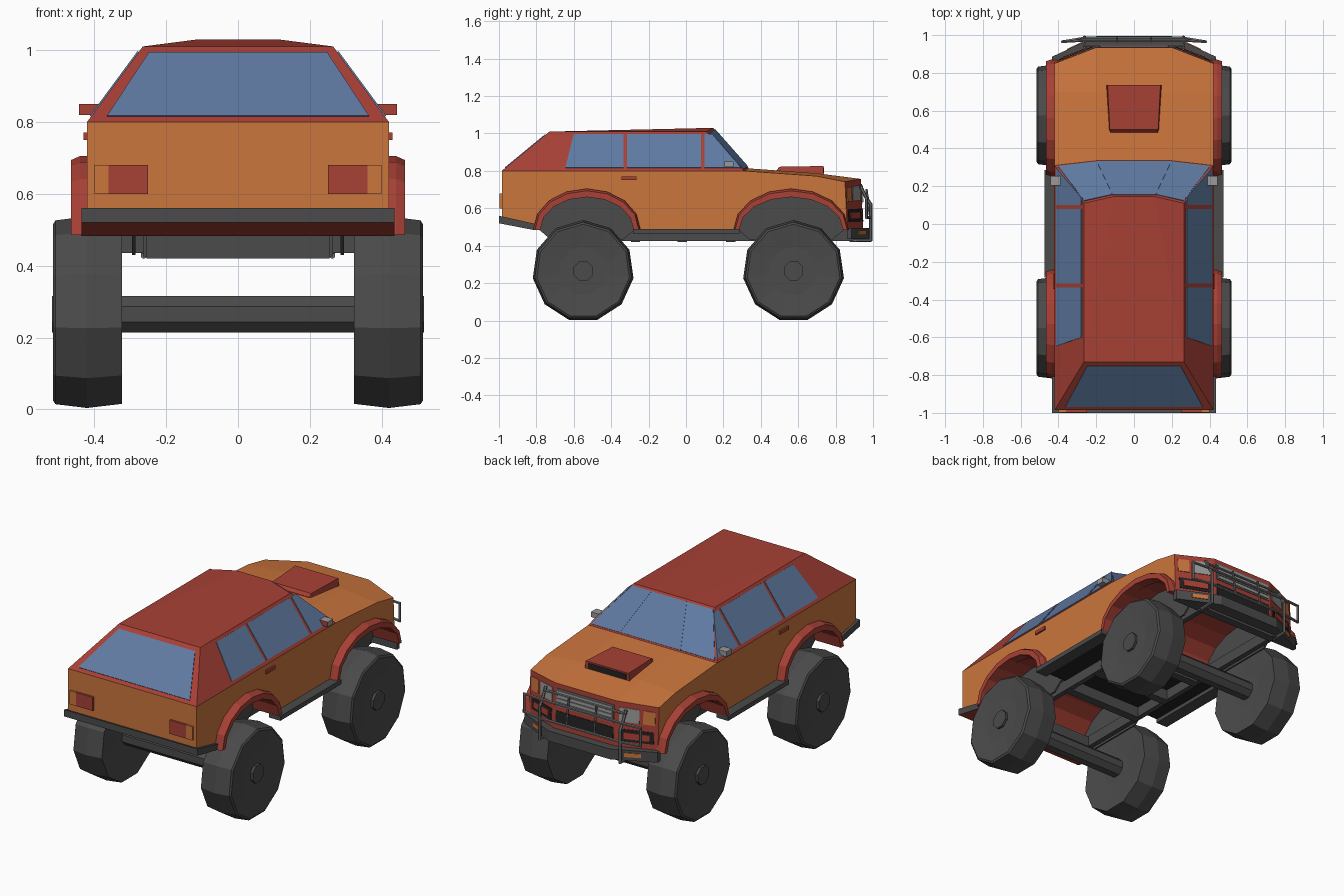
import bpy, bmesh, math
from mathutils import Vector

if "Cube" in bpy.data.objects:
    bpy.data.objects.remove(bpy.data.objects["Cube"])

def material(name, col):
    m = bpy.data.materials.new(name)
    m.diffuse_color = (*col, 1)
    m.use_nodes = True
    m.node_tree.nodes["Principled BSDF"].inputs["Base Color"].default_value = m.diffuse_color
    return m

ORANGE = material("orange_paint", (.60, .18, .047))
RED = material("red_paint", (.39, .052, .036))
GLASS = material("blue_glass", (.115, .195, .36))
DARK = material("dark_grey", (.07, .07, .07))
STEEL = material("steel_grey", (.16, .16, .16))
LIGHT = material("light_grey", (.32, .32, .32))
BLACK = material("black", (.016, .016, .016))

def finish(name, bm, mats, rule=None):
    bmesh.ops.recalc_face_normals(bm, faces=bm.faces)
    bm.normal_update()
    if rule:
        for f in bm.faces:
            f.material_index = rule(f.normal, f.calc_center_median())
    me = bpy.data.meshes.new(name)
    bm.to_mesh(me)
    bm.free()
    for m in mats:
        me.materials.append(m)
    ob = bpy.data.objects.new(name, me)
    bpy.context.collection.objects.link(ob)
    return ob

def loft(name, loops, mats, rule=None):
    """Skin a row of equal closed loops and cap both ends."""
    bm = bmesh.new()
    rows = [[bm.verts.new(p) for p in lp] for lp in loops]
    n = len(rows[0])
    for a, b in zip(rows, rows[1:]):
        for i in range(n):
            j = (i + 1) % n
            bm.faces.new((a[i], a[j], b[j], b[i]))
    bm.faces.new(rows[0])
    bm.faces.new(rows[-1])
    return finish(name, bm, mats, rule)

def side_prism(name, yz, x0, x1, mats, rule=None):
    return loft(name, [[(x, y, z) for y, z in yz] for x in (x0, x1)], mats, rule)

def box(name, x0, x1, y0, y1, z0, z1, mats, rule=None):
    return side_prism(name, [(y0, z0), (y1, z0), (y1, z1), (y0, z1)], x0, x1, mats, rule)

def plate(name, pts, mat, out, t=.004):
    """Thin plate on a surface; out is a rough outward direction."""
    pts = [Vector(p) for p in pts]
    n = (pts[2] - pts[0]).cross(pts[3] - pts[1]).normalized()
    if n.dot(Vector(out)) < 0:
        n = -n
    return loft(name, [[p - n * .003 for p in pts], [p + n * t for p in pts]], [mat])

def on_quad(q, u0, u1, v0, v1):
    a, b, c, d = map(Vector, q)
    return [a.lerp(b, u).lerp(d.lerp(c, u), v) for u, v in ((u0, v0), (u1, v0), (u1, v1), (u0, v1))]

def rod(name, path, r, mat):
    bm = bmesh.new()
    for p, q in zip(path, path[1:]):
        p, q = Vector(p), Vector(q)
        d = q - p
        mtx = d.to_track_quat('Z', 'Y').to_matrix().to_4x4()
        mtx.translation = (p + q) / 2
        bmesh.ops.create_cone(bm, cap_ends=True, segments=6, radius1=r, radius2=r,
                              depth=d.length + r, matrix=mtx)
    return finish(name, bm, [mat])

def arch(cy, ry, rz, n=8):
    """Half ellipse from front to back, standing on the sill line."""
    return [(cy + ry * math.cos(math.pi * i / n), .485 + rz * math.sin(math.pi * i / n)) for i in range(n + 1)]

ARCHES = {"front": (.562, .278, .308), "rear": (-.53, .25, .287)}

# lower body: side profile with wheel arches, nose pushed out in the middle
def profile(x):
    mid = abs(x) < .3
    k, h = (.085, .015) if mid else (0, 0)
    return ([(x, y, z) for y, z in
             [(-.985, .54), (-.985, .80), (.31, .80 + h), (.70, .772 + h), (.85 + k, .742 + h), (.862 + k, .485)]]
            + [(x, y, z) for a in ("front", "rear") for y, z in arch(ARCHES[a][0], ARCHES[a][1], .18)])

def body_rule(n, c):
    if abs(n.x) > .9:
        return 0
    if n.y > .6 and c.y > .84:
        return 1
    if c.z < .7 and n.y > -.99:
        return 2 if abs(c.y) < .2 and n.z < -.9 else 1
    return 0

loft("body", [profile(x) for x in (-.42, -.2, .2, .42)], [ORANGE, RED, BLACK], body_rule)

# cabin
def ring(side, corner, mid):
    half = [side, corner, mid]
    return [Vector(p) for p in half] + [Vector((-p[0], p[1], p[2])) for p in reversed(half)]

low = ring((.42, -.985, .80), (.42, .31, .80), (.2, .335, .815))
top = ring((.265, -.73, 1.01), (.265, .11, 1.01), (.11, .145, 1.03))
bm = bmesh.new()
lo, hi = [bm.verts.new(p) for p in low], [bm.verts.new(p) for p in top]
for i in range(6):
    j = (i + 1) % 6
    bm.faces.new((lo[i], lo[j], hi[j], hi[i]))
bm.faces.new(lo)
for idx in ((0, 1, 2), (0, 2, 3, 5), (5, 3, 4)):
    bm.faces.new([hi[i] for i in idx])
finish("cabin", bm, [RED])

# windscreen in three facets and rear window
for name, i, u0, u1 in (("right", 1, .06, 1), ("middle", 2, 0, 1), ("left", 3, 0, .94)):
    q = (low[i], low[i + 1], top[i + 1], top[i])
    plate("windscreen_" + name, on_quad(q, u0, u1, .03, .95), GLASS, (0, 1, .8))
plate("rear_window", on_quad((low[5], low[0], top[0], top[5]), .055, .945, .07, .91), GLASS, (0, -1, 1))

# things found on both sides
WINDOWS = {"rear": (-.645, -.335, -.335, -.60), "middle": (-.315, .08, .08, -.315), "front": (.10, .295, .14, .10)}
for s, side in ((1, "right"), (-1, "left")):
    for name, ys in WINDOWS.items():
        pts = [(s * (.42 - (z - .8) * .738), y, z) for y, z in zip(ys, (.815, .815, .995, .995))]
        plate(f"{name}_window_{side}", pts, GLASS, (s, 0, .7))
    box("door_handle_" + side, s * .41, s * .43, -.345, -.265, .75, .77, [RED])
    box("side_step_" + side, s * .40, s * .475, -.283, .285, .463, .49, [DARK])
    box("mirror_" + side, s * .375, s * .442, .205, .255, .82, .85, [LIGHT, RED],
        lambda n, c: int(n.y < -.5))
    box("tail_light_" + side, s * .25, s * .36, -.997, -.98, .60, .68, [RED])
    box("rear_indicator_" + side, s * .36, s * .40, -.997, -.98, .60, .68, [ORANGE])
    box("chassis_rail_" + side, s * .235, s * .265, -.70, .93, .425, .49, [DARK])

    # nose corner: two framed tiers with headlight, indicator and lower slot
    nose = [(s * .2, .947, .485), (s * .42, .862, .485), (s * .42, .85, .742), (s * .2, .935, .757)]
    out = (s * .4, 1, 0)
    plate("headlight_" + side, on_quad(nose, .08, .55, .58, .88), LIGHT, out)
    plate("front_indicator_" + side, on_quad(nose, .64, .92, .58, .88), ORANGE, out)
    plate("lower_slot_" + side, on_quad(nose, .1, .9, .16, .42), BLACK, out, .003)
    plate("lower_panel_" + side, on_quad(nose, .2, .8, .22, .36), RED, out, .008)
    bump = [(s * .2, .995, .435), (s * .435, .885, .435), (s * .435, .885, .495), (s * .2, .995, .495)]
    plate("bumper_indicator_" + side, on_quad(bump, .3, .65, .35, .75), ORANGE, out)

    for a, (cy, ri, ro) in ARCHES.items():
        # flared arch trim and grey inner wall
        inner, outer = arch(cy, ri, .175), arch(cy, ro, .22)
        loops = [[(s * .405, *o), (s * .44, *o), (s * .465, *Vector(o).lerp(Vector(i), .25)),
                  (s * .465, *i), (s * .405, *i)] for o, i in zip(outer, inner)]
        loft(f"{a}_arch_flare_{side}", loops, [RED])
        wall = arch(cy, ri + .005, .185) + [(cy - ri + .06, .43), (cy + ri - .06, .43)]
        side_prism(f"{a}_arch_wall_{side}", wall, s * .285, s * .295, [DARK])
        # eleven-sided tyre with a crowned tread and dished face
        wy = .575 if a == "front" else -.55
        loft(f"{a}_wheel_{side}",
             [[(s * x, wy + r * math.sin(t), .265 + r * math.cos(t))
               for t in [math.tau * k / 11 for k in range(11)]]
              for x, r in ((.335, .1), (.323, .26), (.42, .272), (.508, .261), (.515, .25), (.502, .13))], [DARK])

    # bull bar side parts
    rod("bull_bar_post_" + side, [(s * .262, .935, .715), (s * .262, .965, .655), (s * .262, .988, .62),
                                  (s * .262, .988, .43), (s * .262, .90, .428)], .009, STEEL)
    rod("bull_bar_wing_" + side, [(s * .262, .972, .655), (s * .38, .965, .655), (s * .38, .965, .55),
                                  (s * .262, .985, .55)], .008, STEEL)
    rod("bull_bar_upright_" + side, [(s * .09, .965, .70), (s * .09, .985, .55)], .006, STEEL)

# axles with hubs
for name, y in (("front", .575), ("rear", -.55)):
    loft(name + "_axle", [[(x, y + .055 * math.sin(t), .265 + .055 * math.cos(t))
                           for t in [math.tau * (k + .5) / 8 for k in range(8)]] for x in (-.517, .517)], [DARK])

# bull bar cross tubes
for i, (y, z) in enumerate(((.945, .70), (.972, .655), (.985, .55))):
    rod(f"bull_bar_cross_{i}", [(-.262, y, z), (.262, y, z)], .008, STEEL)

# grille with slats and lower panel
centre = [(-.2, .947, .485), (.2, .947, .485), (.2, .935, .757), (-.2, .935, .757)]
plate("grille", on_quad(centre, .03, .97, .52, .9), STEEL, (0, 1, 0))
for i in range(4):
    v = .55 + i * .085
    plate(f"grille_slat_{i}", on_quad(centre, .05, .95, v, v + .06), LIGHT, (0, 1, 0), .009)
plate("lower_slot_middle", on_quad(centre, .03, .97, .16, .42), BLACK, (0, 1, 0), .003)

# bumpers
plan = [(-.435, .86), (-.435, .885), (-.2, .995), (.2, .995), (.435, .885), (.435, .86)]
loft("front_bumper", [[(x, y, z) for x, y in plan] for z in (.435, .495)], [DARK])
side_prism("rear_bumper", [(-1, .56), (-1, .52), (-.81, .483), (-.785, .512)], -.435, .435, [DARK, RED],
           lambda n, c: int(n.z < -.5))

# chassis crossmembers
for i, y in enumerate((-.70, -.27, -.02, .24, .90)):
    box(f"crossmember_{i}", -.255, .255, y - .025, y + .025, .42, .485, [DARK])

# bonnet scoop with a dark mouth
def scoop_ring(y, zt, w):
    return [(-w - .012, y, .74), (w + .012, y, .74), (w, y, zt), (-w, y, zt)]
loft("bonnet_scoop", [scoop_ring(.485, .805, .125), scoop_ring(.50, .822, .128), scoop_ring(.735, .826, .14)], [RED])
plate("scoop_mouth", [(-.125, .735, .785), (.125, .735, .785), (.125, .735, .818), (-.125, .735, .818)],
      BLACK, (0, 1, 0), .002)
